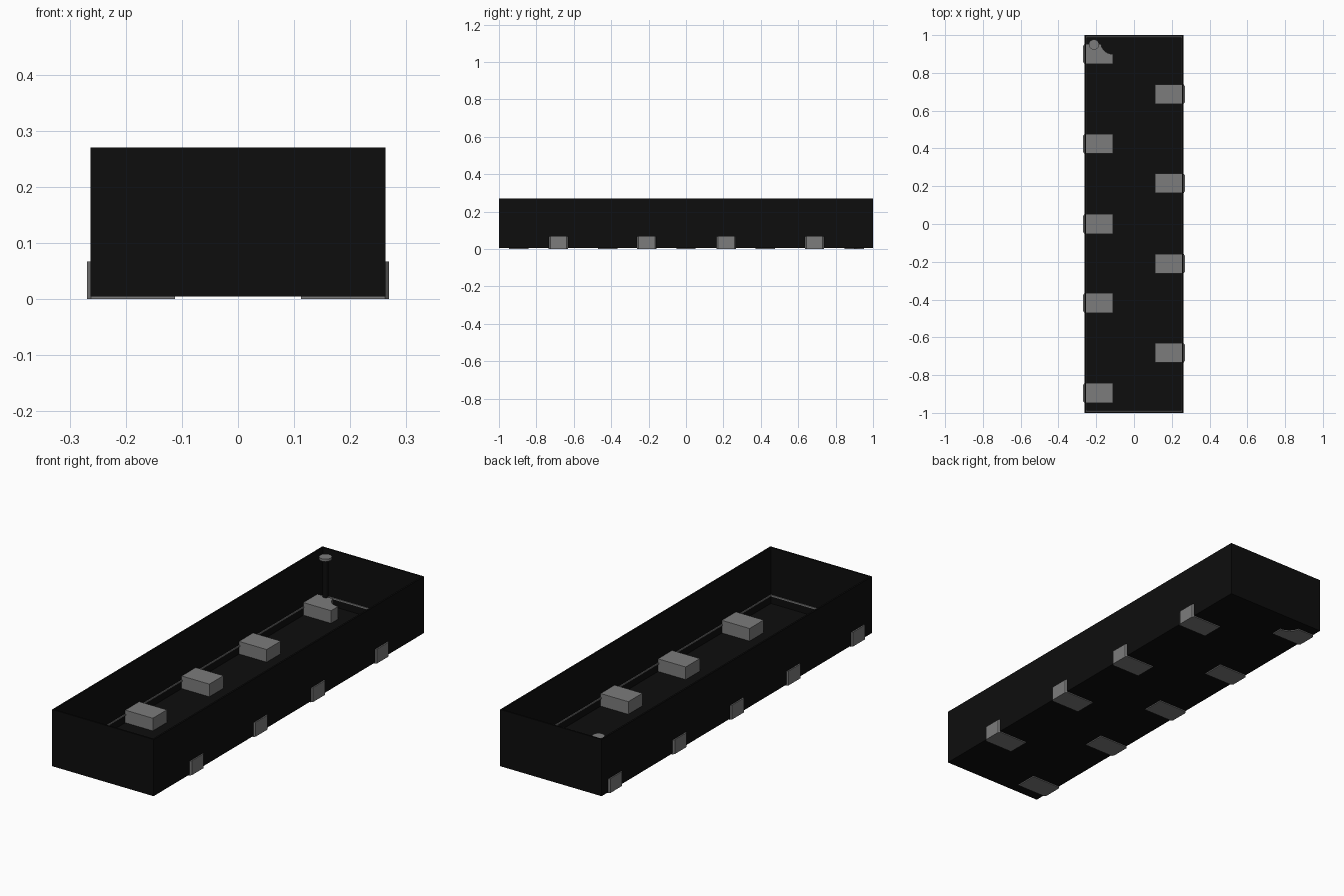
import bpy, bmesh, math

cube = bpy.data.objects.get("Cube")
if cube:
    bpy.data.objects.remove(cube, do_unlink=True)


def material(name, value):
    m = bpy.data.materials.new(name)
    m.use_nodes = True
    col = (value, value, value, 1)
    m.diffuse_color = col
    bsdf = m.node_tree.nodes["Principled BSDF"]
    bsdf.inputs["Base Color"].default_value = col
    bsdf.inputs["Roughness"].default_value = 0.7
    return m


BLACK = material("black plastic", 0.004)
GREY = material("mid grey", 0.2)


def finish(name, bm, mat):
    bmesh.ops.recalc_face_normals(bm, faces=bm.faces)
    mesh = bpy.data.meshes.new(name)
    bm.to_mesh(mesh)
    bm.free()
    mesh.materials.append(mat)
    obj = bpy.data.objects.new(name, mesh)
    bpy.context.collection.objects.link(obj)
    return obj


def prism(name, outline, z0, z1, mat):
    """Extrude a flat outline straight up."""
    bm = bmesh.new()
    face = bm.faces.new([bm.verts.new((x, y, z0)) for x, y in outline])
    ext = bmesh.ops.extrude_face_region(bm, geom=[face])
    for v in ext["geom"]:
        if isinstance(v, bmesh.types.BMVert):
            v.co.z = z1
    return finish(name, bm, mat)


def rect(hx, hy):
    return [(-hx, -hy), (hx, -hy), (hx, hy), (-hx, hy)]


def circle(cx, cy, r, n=24):
    return [(cx + r * math.cos(2 * math.pi * i / n),
             cy + r * math.sin(2 * math.pi * i / n)) for i in range(n)]


def frame(name, outer, inner, z0, z1, mat):
    """Rectangular ring between two half-size pairs."""
    bm = bmesh.new()
    loops = [[bm.verts.new((x, y, z)) for x, y in rect(*size)]
             for size, z in ((outer, z0), (outer, z1), (inner, z1), (inner, z0))]
    for k in range(4):
        a, b = loops[k], loops[(k + 1) % 4]
        for i in range(4):
            j = (i + 1) % 4
            bm.faces.new((a[i], a[j], b[j], b[i]))
    return finish(name, bm, mat)


# Open tray: floor, walls and a thin line running round the inside
HX, HY, T = 0.263, 1.0, 0.008
prism("tray_floor", rect(HX, HY), 0.005, 0.008, BLACK)
frame("tray_walls", (HX, HY), (HX - T, HY - T), 0.005, 0.27, BLACK)
frame("inner_line", (HX - T, HY - T), (HX - T - 0.004, HY - T - 0.004),
      0.043, 0.05, GREY)


# Blocks passing through the long walls, outer corners chamfered
def block_outline(side, y, notch=None):
    c, h = 0.009, 0.052
    pts = [(0.112, -h), (0.262, -h), (0.269, -h + c), (0.269, h - c),
           (0.262, h)]
    pts = [(side * px, y + py) for px, py in pts]
    if notch:
        # round bite out of the inner rear corner
        cx, cy, r = notch
        top, inner = y + h, side * 0.112
        a0 = math.pi - math.asin((top - cy) / r)
        a1 = 2 * math.pi - math.acos((inner - cx) / r)
        pts += [(cx + r * math.cos(a0 + (a1 - a0) * i / 8),
                 cy + r * math.sin(a0 + (a1 - a0) * i / 8)) for i in range(9)]
    else:
        pts.append((side * 0.112, y + h))
    return pts


for side, label, rows in ((-1, "right_row", (-0.895, -0.418, 0.0, 0.424, 0.9)),
                          (1, "left_row", (-0.682, -0.21, 0.215, 0.687))):
    for i, y in enumerate(rows):
        notch = (-0.115, 0.96, 0.06) if side < 0 and i == 4 else None
        prism(f"{label}_block_{i + 1}", block_outline(side, y, notch),
              0.0, 0.067, GREY)

# Corner post with a round cap
for name, r, z0, z1, mat in (("corner_post", 0.012, 0.008, 0.243, BLACK),
                             ("post_cap", 0.027, 0.243, 0.255, GREY)):
    obj = prism(name, circle(-0.212, 0.95, r), z0, z1, mat)
    bpy.ops.object.select_all(action="DESELECT")
    obj.select_set(True)
    bpy.context.view_layer.objects.active = obj
    bpy.ops.object.shade_smooth_by_angle()
